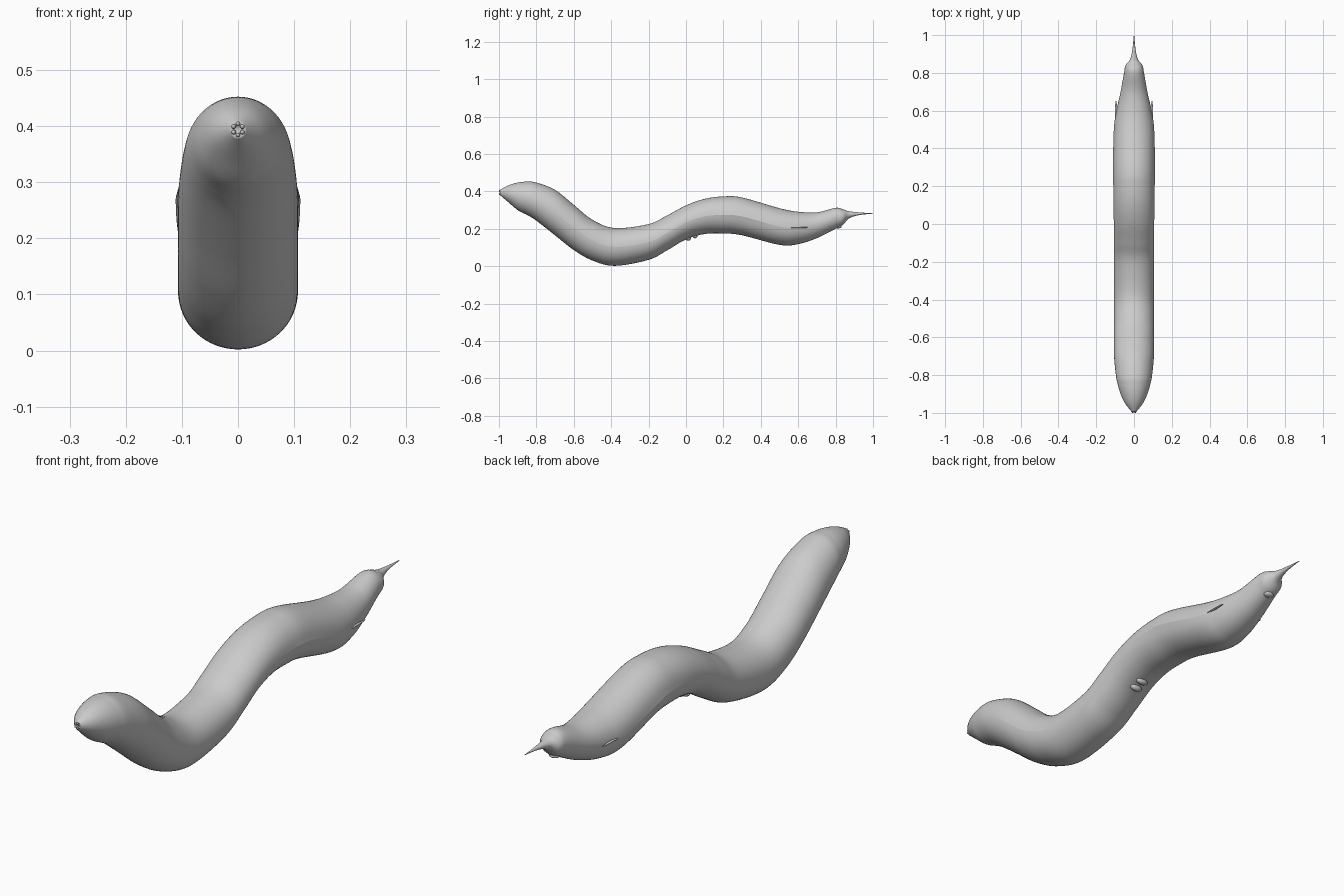
import bpy
import bmesh
import math
from mathutils import Vector

cube = bpy.data.objects.get("Cube")
if cube:
    bpy.data.objects.remove(cube, do_unlink=True)

grey = bpy.data.materials.new("plain grey")
grey.use_nodes = True
COLOUR = (0.6, 0.6, 0.6, 1)
grey.diffuse_color = COLOUR
grey.node_tree.nodes["Principled BSDF"].inputs["Base Color"].default_value = COLOUR

SIDES = 64
STEPS = 8

# Body stations: distance along the body, top, underside, half width
STATIONS = [
    (-.995, .408, .380, .012), (-.95, .432, .342, .047), (-.9, .447, .300, .071),
    (-.85, .452, .274, .086), (-.8, .447, .243, .096), (-.7, .408, .165, .105),
    (-.6, .328, .086, .106), (-.5, .248, .030, .106), (-.38, .204, .002, .106),
    (-.2, .225, .034, .106), (-.1, .272, .085, .106), (0, .325, .143, .106),
    (.1, .360, .172, .106), (.2, .373, .175, .106), (.3, .367, .165, .106),
    (.5, .310, .114, .105), (.6, .291, .118, .092), (.7, .288, .150, .071),
    (.8, .312, .200, .053), (.84, .304, .222, .045), (.87, .294, .254, .022),
    (.92, .288, .272, .009), (1, .283, .281, .001),
]


def smooth_path(points):
    """Catmull-Rom samples through the stations."""
    pts = [Vector(p) for p in points]
    ext = [pts[0]] + pts + [pts[-1]]
    out = []
    for a, b, c, d in zip(ext, ext[1:], ext[2:], ext[3:]):
        for i in range(STEPS):
            t = i / STEPS
            out.append(b + (c - a) * t / 2 + (a * 2 - b * 5 + c * 4 - d) * t * t / 2
                       + (b * 3 - a - c * 3 + d) * t ** 3 / 2)
    return out + [pts[-1]]


def finish(name, bm):
    mesh = bpy.data.meshes.new(name)
    bmesh.ops.recalc_face_normals(bm, faces=bm.faces)
    for face in bm.faces:
        face.smooth = True
    bm.to_mesh(mesh)
    bm.free()
    mesh.materials.append(grey)
    obj = bpy.data.objects.new(name, mesh)
    bpy.context.collection.objects.link(obj)
    return obj


def ridge(y):
    """Height of the side ridge, strongest behind the middle."""
    fade = max(0, min(1, (y + .8) / .2, (.68 - y) / .1))
    return fade * (.001 + .004 * math.exp(-((y - .3) / .16) ** 2))


# Body: lofted tube with a creased ridge along both sides
bm = bmesh.new()
rings = []
for y, top, low, half in smooth_path(STATIONS):
    ring = []
    for k in range(SIDES):
        a = math.tau * k / SIDES
        c, s = math.cos(a), math.sin(a)
        bump = ridge(y) * math.exp(-abs(s) / .15)
        x = half * c + math.copysign(bump, c)
        ring.append(bm.verts.new((x, y, (top + low) / 2 + (top - low) / 2 * s)))
    rings.append(ring)
for r, q in zip(rings, rings[1:]):
    for k in range(SIDES):
        n = (k + 1) % SIDES
        bm.faces.new((r[k], r[n], q[n], q[k]))
for k in (0, SIDES // 2):
    for r, q in zip(rings, rings[1:]):
        if -.7 < r[k].co.y < .65:
            bm.edges.get((r[k], q[k])).smooth = False
bm.faces.new(rings[-1])

# Mouth: shallow funnel closing the front ring
inner = [bm.verts.new((v.co.x * .5, -.985, .394 + (v.co.z - .394) * .5)) for v in rings[0]]
for k in range(SIDES):
    n = (k + 1) % SIDES
    bm.faces.new((rings[0][k], rings[0][n], inner[n], inner[k]))
bm.faces.new(inner)
finish("body", bm)


def bead(name, centre, size):
    """Small smooth ellipsoid."""
    bm = bmesh.new()
    bmesh.ops.create_uvsphere(bm, u_segments=16, v_segments=10, radius=1)
    bmesh.ops.scale(bm, vec=size, verts=bm.verts)
    bmesh.ops.translate(bm, vec=centre, verts=bm.verts)
    return finish(name, bm)


# Six lips around the mouth
for i in range(6):
    a = math.tau * (i + .5) / 6
    bead(f"lip_{i + 1}", (.009 * math.cos(a), -.993, .394 + .010 * math.sin(a)),
         (.004, .007, .004))

# Paired folds of the underside opening, and the vent before the tail
bead("front_fold", (0, .012, .150), (.026, .014, .014))
bead("rear_fold", (0, .048, .161), (.026, .014, .012))
bead("vent_fold", (0, .815, .212), (.022, .018, .010))

# Thin side flaps near the tail end of each ridge
for side, name in ((1, "left_flap"), (-1, "right_flap")):
    bead(name, (side * .095, .58, .207), (.006, .075, .003))
